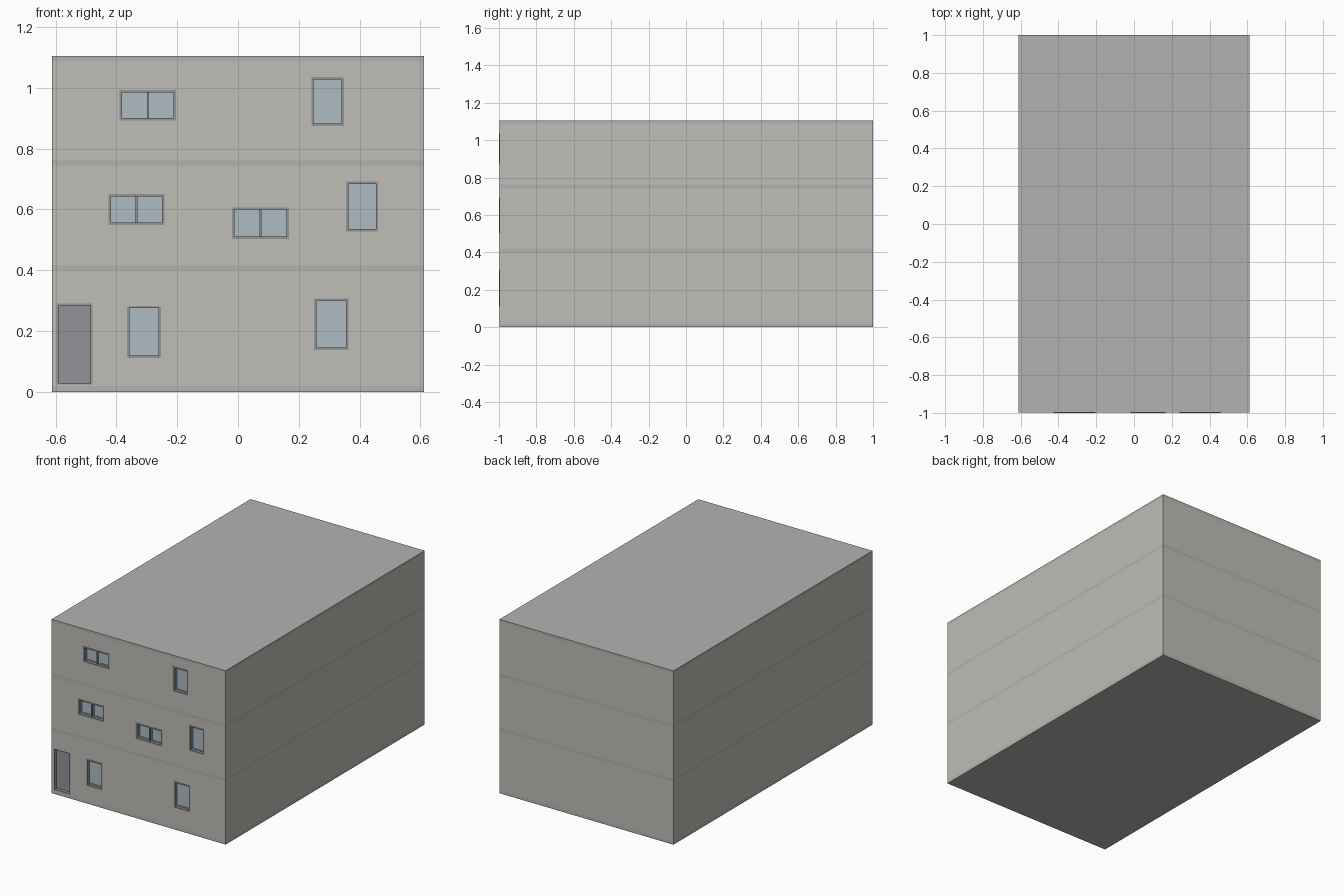
import bpy, bmesh
from mathutils import Matrix, Vector

if "Cube" in bpy.data.objects:
    bpy.data.objects.remove(bpy.data.objects["Cube"])

HALF_W, BACK, FACE = 0.612, 1.0, -0.998
PROUD = -1.0            # front plane of window frames
PANE = FACE + 0.02      # recessed glass plane
NICHE = FACE + 0.04     # depth of the cut openings


def material(name, rgb):
    m = bpy.data.materials.new(name)
    m.diffuse_color = (*rgb, 1)
    m.use_nodes = True
    m.node_tree.nodes["Principled BSDF"].inputs["Base Color"].default_value = m.diffuse_color
    return m


WALL = material("plaster", (0.52, 0.51, 0.47))
SLAB = material("concrete", (0.45, 0.45, 0.44))
FRAME = material("frame grey", (0.30, 0.30, 0.30))
GLASS = material("glass", (0.42, 0.50, 0.55))
DOOR = material("door grey", (0.28, 0.29, 0.31))


def boxes(name, spans, mat=None):
    """One object from boxes given as (x0, x1, y0, y1, z0, z1)."""
    bm = bmesh.new()
    for x0, x1, y0, y1, z0, z1 in spans:
        centre = Vector(((x0 + x1) / 2, (y0 + y1) / 2, (z0 + z1) / 2))
        size = Matrix.Diagonal((x1 - x0, y1 - y0, z1 - z0, 1))
        bmesh.ops.create_cube(bm, size=1, matrix=Matrix.Translation(centre) @ size)
    mesh = bpy.data.meshes.new(name)
    bm.to_mesh(mesh)
    bm.free()
    ob = bpy.data.objects.new(name, mesh)
    bpy.context.collection.objects.link(ob)
    if mat:
        mesh.materials.append(mat)
    return ob


def ring(x0, x1, z0, z1, w, y0, y1):
    """Four bars forming a rectangular frame of width w."""
    return [(x0, x0 + w, y0, y1, z0, z1), (x1 - w, x1, y0, y1, z0, z1),
            (x0 + w, x1 - w, y0, y1, z0, z0 + w), (x0 + w, x1 - w, y0, y1, z1 - w, z1)]


def window(name, x0, x1, z0, z1, double):
    w = 0.008
    bars = ring(x0, x1, z0, z1, w, PROUD, NICHE)
    mid = (x0 + x1) / 2
    if double:
        bars.append((mid - 0.003, mid + 0.003, FACE + 0.004, NICHE, z0 + w, z1 - w))
        halves = [(x0 + w, mid - 0.003), (mid + 0.003, x1 - w)]
    else:
        halves = [(x0 + w, x1 - w)]
    boxes(name + "_frame", bars, FRAME)
    sash, panes = [], []
    for a, b in halves:
        sash += ring(a, b, z0 + w, z1 - w, 0.006, PANE - 0.004, NICHE)
        panes.append((a + 0.006, b - 0.006, PANE, NICHE, z0 + w + 0.006, z1 - w - 0.006))
    boxes(name + "_sash", sash, GLASS)
    boxes(name + "_glass", panes, GLASS)


# openings per storey: x0, x1, z0, z1, double pane
storeys = [
    ("ground", 0.02, 0.40, [(-0.365, -0.253, 0.112, 0.283, False),
                            (0.25, 0.363, 0.138, 0.307, False)]),
    ("middle", 0.418, 0.743, [(-0.426, -0.242, 0.549, 0.65, True),
                              (-0.019, 0.168, 0.503, 0.607, True),
                              (0.355, 0.461, 0.528, 0.691, False)]),
    ("top", 0.763, 1.087, [(-0.39, -0.204, 0.893, 0.993, True),
                           (0.241, 0.348, 0.875, 1.035, False)]),
]
door = (-0.596, -0.479, 0.024, 0.29)

# storey walls with niches cut for the windows and the door
for level, z0, z1, wins in storeys:
    wall = boxes(level + "_storey_wall", [(-HALF_W, HALF_W, FACE, BACK, z0, z1)], WALL)
    holes = [o[:4] for o in wins] + ([door] if level == "ground" else [])
    cutter = boxes(level + "_opening_cutter",
                   [(a, b, FACE - 0.05, NICHE, c, d) for a, b, c, d in holes], WALL)
    cutter.hide_render = True
    cutter.hide_set(True)
    cut = wall.modifiers.new("openings", 'BOOLEAN')
    cut.operation, cut.solver, cut.object = 'DIFFERENCE', 'EXACT', cutter
    for i, o in enumerate(wins):
        window(f"{level}_window_{i + 1}", *o)

# floor slabs and roof
for name, z0, z1 in [("base_slab", 0, 0.02), ("first_floor_slab", 0.40, 0.418),
                     ("second_floor_slab", 0.743, 0.763), ("roof_slab", 1.087, 1.105)]:
    boxes(name, [(-HALF_W, HALF_W, FACE, BACK, z0, z1)], SLAB)

# front door
x0, x1, z0, z1 = door
boxes("door_frame", ring(x0, x1, z0, z1, 0.006, FACE, NICHE), FRAME)
boxes("door_leaf", [(x0 + 0.006, x1 - 0.006, PANE, NICHE, z0 + 0.006, z1 - 0.006)], DOOR)
